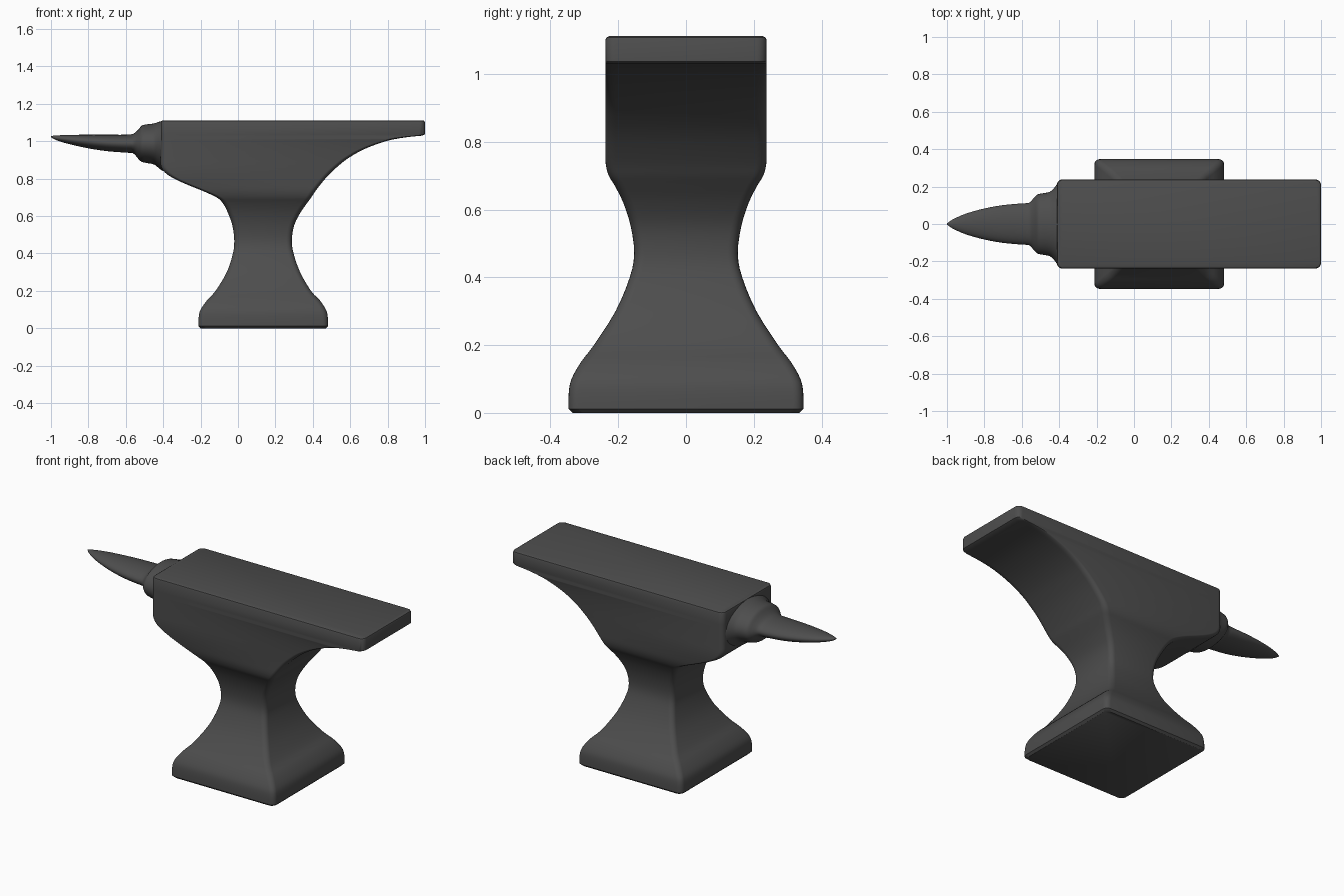
import bpy, bmesh
from math import sin, cos, pi, radians

if "Cube" in bpy.data.objects:
    bpy.data.objects.remove(bpy.data.objects["Cube"])

iron = bpy.data.materials.new("dark iron")
iron.use_nodes = True
iron.diffuse_color = (0.075, 0.075, 0.075, 1)
iron.node_tree.nodes["Principled BSDF"].inputs["Base Color"].default_value = iron.diffuse_color


def smooth_rows(rows, steps):
    """Fill in rows along a curve through the given ones."""
    out = []
    for i in range(len(rows) - 1):
        a, b, c, d = (rows[min(max(i + k, 0), len(rows) - 1)] for k in (-1, 0, 1, 2))
        for s in range(steps):
            t = s / steps
            out.append([q + t / 2 * (r - p + t * (2 * p - 5 * q + 4 * r - w
                        + t * (3 * (q - r) + w - p))) for p, q, r, w in zip(a, b, c, d)])
    return out + [list(rows[-1])]


def rounded_ring(x0, x1, half, z, radius=0.03):
    ring = []
    for k, (cx, cy) in enumerate([(x1, half), (x0, half), (x0, -half), (x1, -half)]):
        cx += radius if cx == x0 else -radius
        cy -= radius if cy > 0 else -radius
        for j in range(6):
            a = (k + j / 5) * pi / 2
            ring.append((cx + radius * cos(a), cy + radius * sin(a), z))
    return ring


def oval_ring(x, half, low, high, sides=40):
    mid, rise = (low + high) / 2, (high - low) / 2
    return [(x, half * cos(2 * pi * k / sides), mid + rise * sin(2 * pi * k / sides))
            for k in range(sides)]


def loft(name, rings):
    bm = bmesh.new()
    loops = [[bm.verts.new(p) for p in ring] for ring in rings]
    n = len(loops[0])
    for a, b in zip(loops, loops[1:]):
        for k in range(n):
            bm.faces.new((a[k], a[(k + 1) % n], b[(k + 1) % n], b[k]))
    bm.faces.new(loops[0])
    bm.faces.new(loops[-1])
    bmesh.ops.recalc_face_normals(bm, faces=bm.faces[:])
    mesh = bpy.data.meshes.new(name)
    bm.to_mesh(mesh)
    bm.free()
    mesh.materials.append(iron)
    obj = bpy.data.objects.new(name, mesh)
    bpy.context.collection.objects.link(obj)
    bpy.ops.object.select_all(action='DESELECT')
    obj.select_set(True)
    bpy.context.view_layer.objects.active = obj
    bpy.ops.object.shade_smooth_by_angle(angle=radians(40))


# Body from foot to face: height, left edge, right edge, half depth
body = [(0.012, -0.212, 0.482, 0.347), (0.06, -0.21, 0.48, 0.346), (0.1, -0.2, 0.47, 0.338),
        (0.15, -0.165, 0.437, 0.31), (0.2, -0.12, 0.39, 0.272), (0.3, -0.06, 0.332, 0.208),
        (0.4, -0.027, 0.297, 0.166), (0.47, -0.02, 0.288, 0.153), (0.55, -0.03, 0.3, 0.163),
        (0.62, -0.055, 0.335, 0.185), (0.67, -0.082, 0.37, 0.21), (0.7, -0.115, 0.392, 0.228),
        (0.735, -0.19, 0.415, 0.237), (0.78, -0.3, 0.45, 0.238), (0.82, -0.375, 0.485, 0.238),
        (0.86, -0.41, 0.527, 0.238), (0.91, -0.413, 0.59, 0.238), (0.96, -0.413, 0.68, 0.238),
        (1.0, -0.413, 0.79, 0.238), (1.02, -0.413, 0.89, 0.238), (1.03, -0.413, 0.985, 0.238)]
rows = smooth_rows(body, 3)
rows.insert(0, [0, -0.2, 0.47, 0.335])
rows += [[1.037, -0.413, 1.0, 0.238], [1.1, -0.413, 1.0, 0.238],
         [1.108, -0.41, 0.997, 0.235], [1.112, -0.402, 0.989, 0.227]]
loft("anvil_body", [rounded_ring(x0, x1, half, z) for z, x0, x1, half in rows])

# Horn with stepped collar: position, half width, underside, upper side
horn = [(-1, 0.003, 1.022, 1.028), (-0.97, 0.024, 1.005, 1.031), (-0.9, 0.055, 0.984, 1.034),
        (-0.8, 0.083, 0.962, 1.035), (-0.7, 0.101, 0.947, 1.035), (-0.6, 0.11, 0.939, 1.035),
        (-0.56, 0.114, 0.935, 1.04), (-0.535, 0.14, 0.908, 1.06), (-0.515, 0.158, 0.89, 1.083),
        (-0.49, 0.164, 0.884, 1.09), (-0.45, 0.172, 0.876, 1.095), (-0.425, 0.195, 0.858, 1.103),
        (-0.4, 0.225, 0.84, 1.109), (-0.36, 0.23, 0.84, 1.109)]
loft("horn", [oval_ring(*row) for row in smooth_rows(horn, 3)])
